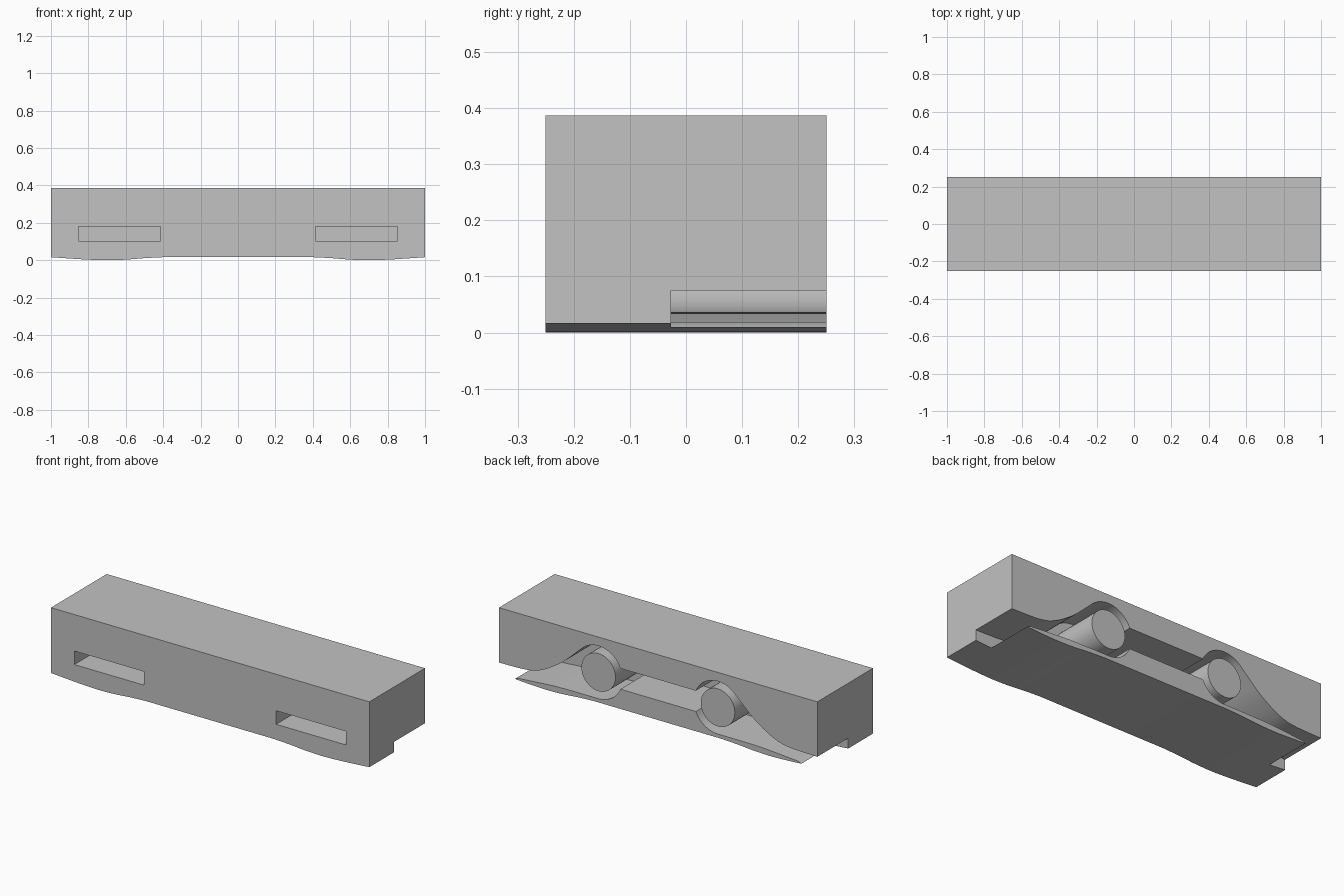
import bpy, bmesh, math
from mathutils import Vector

cube = bpy.data.objects.get("Cube")
if cube:
    bpy.data.objects.remove(cube, do_unlink=True)

grey = bpy.data.materials.new("plain_grey")
grey.use_nodes = True
colour = (0.54, 0.54, 0.54, 1)
grey.diffuse_color = colour
grey.node_tree.nodes["Principled BSDF"].inputs["Base Color"].default_value = colour

BACK, WALL, FRONT = 0.25, -0.027, -0.25
PIN_X, PIN_Z, PIN_R, ARCH_R = 0.375, 0.187, 0.107, 0.15


def smooth_path(pts, steps=5):
    """Catmull-Rom interpolation through a few points."""
    p = [Vector(q) for q in pts]
    p = [p[0] * 2 - p[1]] + p + [p[-1] * 2 - p[-2]]
    out = []
    for a, b, c, d in zip(p, p[1:], p[2:], p[3:]):
        for i in range(steps):
            t = i / steps
            out.append(tuple(0.5 * (2 * b + (c - a) * t + (2 * a - 5 * b + 4 * c - d) * t ** 2
                                    + (3 * b - a - 3 * c + d) * t ** 3)))
    return out + [tuple(pts[-1])]


def arc(start, end, radius, n):
    angles = [math.radians(start + (end - start) * i / n) for i in range(n + 1)]
    return [(PIN_X + radius * math.cos(a), PIN_Z + radius * math.sin(a)) for a in angles]


def mirrored(half):
    return half + [(-x, z) for x, z in reversed(half)]


def prism(name, profile, y0, y1):
    """Extrude an x-z profile along y."""
    bm = bmesh.new()
    face = bm.faces.new([bm.verts.new((x, y0, z)) for x, z in profile])
    ext = bmesh.ops.extrude_face_region(bm, geom=[face])
    moved = [v for v in ext["geom"] if isinstance(v, bmesh.types.BMVert)]
    bmesh.ops.translate(bm, verts=moved, vec=(0, y1 - y0, 0))
    bmesh.ops.recalc_face_normals(bm, faces=bm.faces)
    mesh = bpy.data.meshes.new(name)
    bm.to_mesh(mesh)
    bm.free()
    mesh.materials.append(grey)
    obj = bpy.data.objects.new(name, mesh)
    bpy.context.collection.objects.link(obj)
    return obj


def shade(obj):
    bpy.ops.object.select_all(action='DESELECT')
    obj.select_set(True)
    bpy.context.view_layer.objects.active = obj
    bpy.ops.object.shade_smooth_by_angle(angle=math.radians(28))


# Block with two shallow swells along its underside
swell = smooth_path([(0.4, 0.016), (0.5, 0.011), (0.6, 0.003), (0.7, 0.0),
                     (0.8, 0.003), (0.9, 0.009), (1.0, 0.016)])
body = prism("body", mirrored(swell + [(1.0, 0.387)]), FRONT, BACK)

# Channel open to the back: ceiling, end mouth, floor, pin recess
meet = 180 - math.degrees(math.asin(0.059 / ARCH_R))
ceiling = arc(meet, 45, ARCH_R, 16) + smooth_path(
    [(0.52, 0.257), (0.59, 0.193), (0.65, 0.15), (0.71, 0.115), (0.77, 0.091),
     (0.85, 0.079), (1.0, 0.075)])
mouth = [(1.1, 0.075), (1.1, -0.05), (0.93, -0.05), (0.9, 0.009)]
floor = smooth_path([(0.88, 0.018), (0.76, 0.027), (0.64, 0.035), (0.5, 0.037)])
recess = arc(-90, -meet, ARCH_R, 10)
cutters = [prism("channel_cutter", mirrored(ceiling + mouth + floor + recess), WALL, BACK + 0.1)]

# Blind slots in the front
for s in (-1, 1):
    slot = [(s * 0.415, 0.103), (s * 0.853, 0.103), (s * 0.853, 0.18), (s * 0.415, 0.18)]
    cutters.append(prism("slot_cutter", slot, FRONT - 0.1, -0.04))

for c in cutters:
    c.hide_render = True
    mod = body.modifiers.new(c.name, 'BOOLEAN')
    mod.operation, mod.solver, mod.object = 'DIFFERENCE', 'EXACT', c

# Bake the cuts and remove the cutters
deps = bpy.context.evaluated_depsgraph_get()
baked = bpy.data.meshes.new_from_object(body.evaluated_get(deps))
body.modifiers.clear()
body.data = baked
for c in cutters:
    bpy.data.objects.remove(c, do_unlink=True)
shade(body)

# Round pins standing out from the channel wall
for side, s in (("left", 1), ("right", -1)):
    ring = [(s * x, z) for x, z in arc(0, 360, PIN_R, 40)[:-1]]
    shade(prism(side + "_pin", ring, WALL - 0.005, BACK))
